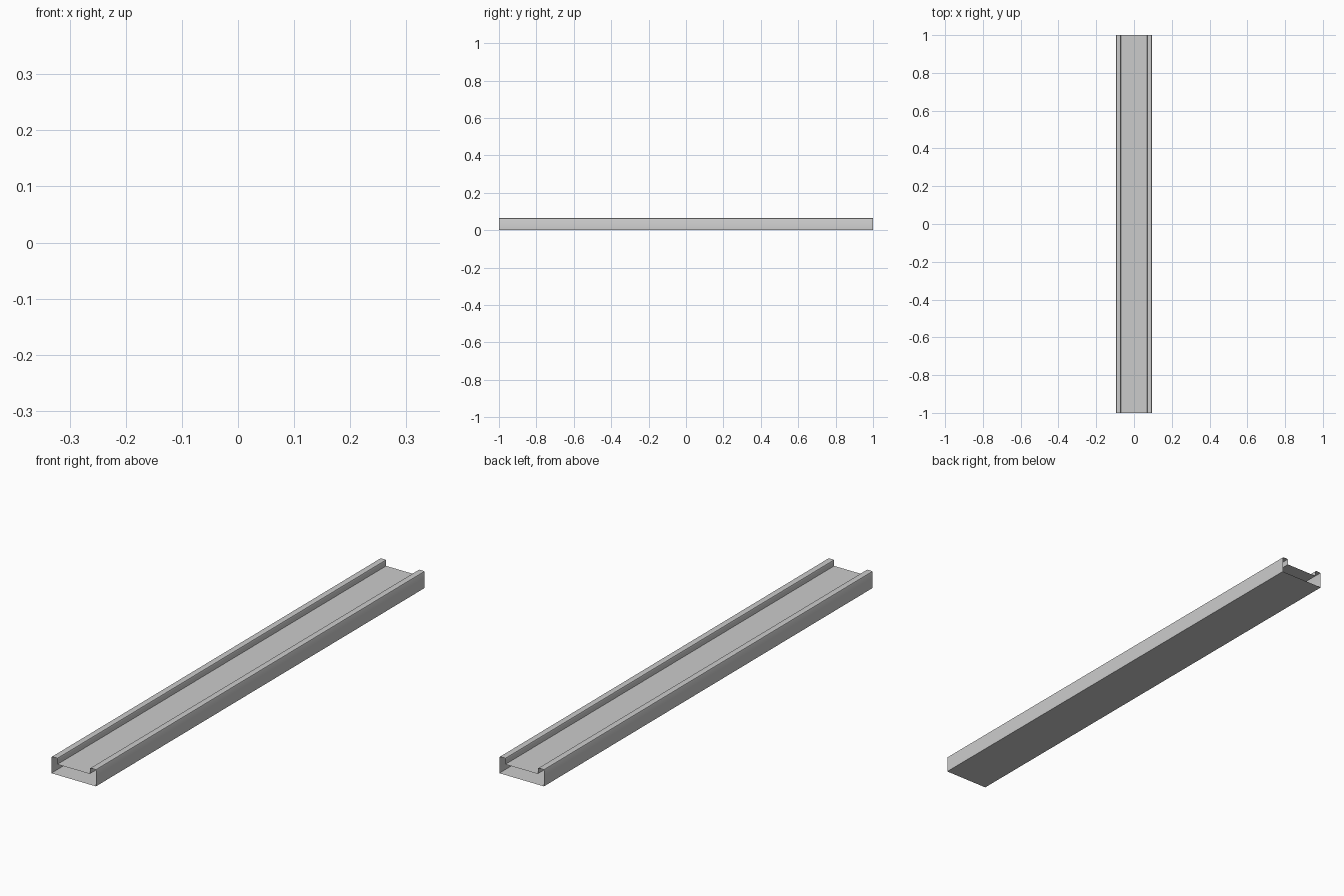
import bpy, bmesh

if "Cube" in bpy.data.objects:
    bpy.data.objects.remove(bpy.data.objects["Cube"])

# Half of the cross-section (x, z): floor edge, inner lip wall, rounded lip top, outer wall
half = [(0.069, 0.041), (0.069, 0.060), (0.0705, 0.0633), (0.074, 0.0645),
        (0.090, 0.0645), (0.0935, 0.0633), (0.095, 0.060), (0.095, 0.0)]
# Closed hollow section; the ends stay open
profile = half + [(-x, z) for x, z in reversed(half)]

# Thin-walled channel swept along y
bm = bmesh.new()
rings = [[bm.verts.new((x, y, z)) for x, z in profile] for y in (-1, 1)]
n = len(profile)
for i in range(n):
    j = (i + 1) % n
    bm.faces.new((rings[0][i], rings[0][j], rings[1][j], rings[1][i]))
bmesh.ops.recalc_face_normals(bm, faces=bm.faces)
# Outer walls must face outward
bm.faces.ensure_lookup_table()
wall = max(bm.faces, key=lambda f: f.calc_center_median().x)
if wall.normal.x < 0:
    bmesh.ops.reverse_faces(bm, faces=bm.faces[:])

mesh = bpy.data.meshes.new("channel_rail")
bm.to_mesh(mesh)
bm.free()
rail = bpy.data.objects.new("channel_rail", mesh)
bpy.context.collection.objects.link(rail)

# Smooth the rounded lips, keep the other edges sharp
bpy.context.view_layer.objects.active = rail
rail.select_set(True)
bpy.ops.object.shade_smooth_by_angle(angle=0.6)
